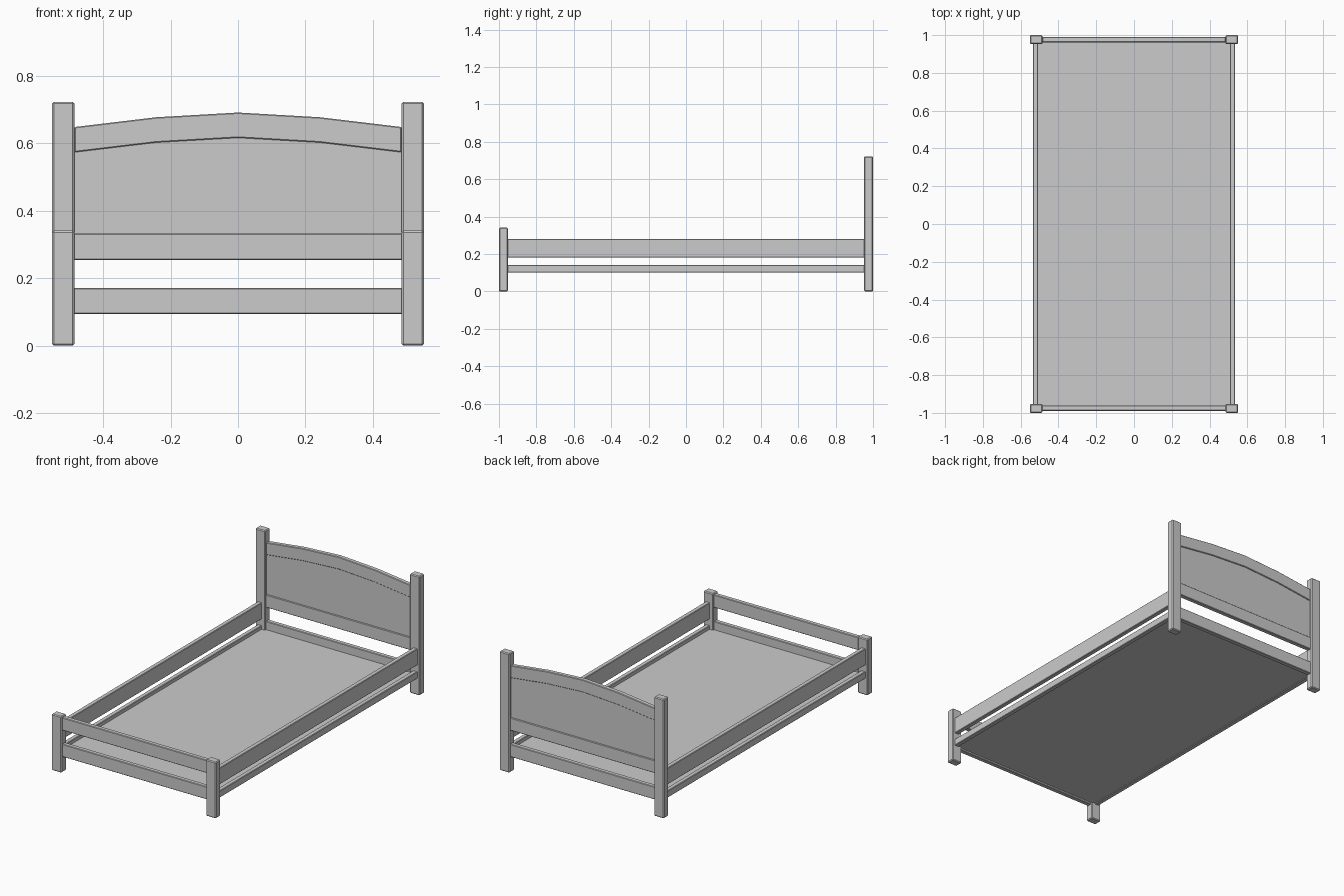
import bpy, bmesh

if "Cube" in bpy.data.objects:
    bpy.data.objects.remove(bpy.data.objects["Cube"])


def finish(bm, name, bevel):
    mesh = bpy.data.meshes.new(name)
    bmesh.ops.recalc_face_normals(bm, faces=bm.faces)
    bm.to_mesh(mesh)
    bm.free()
    ob = bpy.data.objects.new(name, mesh)
    bpy.context.scene.collection.objects.link(ob)
    if bevel:
        m = ob.modifiers.new("edge_bevel", 'BEVEL')
        m.width = bevel
        m.segments = 1
        m.limit_method = 'ANGLE'
    return ob


def box(name, x0, x1, y0, y1, z0, z1, bevel=0.003):
    bm = bmesh.new()
    bmesh.ops.create_cube(bm, size=1)
    for v in bm.verts:
        v.co = ((x0 + x1) / 2 + v.co.x * (x1 - x0),
                (y0 + y1) / 2 + v.co.y * (y1 - y0),
                (z0 + z1) / 2 + v.co.z * (z1 - z0))
    return finish(bm, name, bevel)


def board(name, profile, y0, y1, bevel):
    # extrude an XZ outline through the board thickness
    bm = bmesh.new()
    face = bm.faces.new([bm.verts.new((x, y0, z)) for x, z in profile])
    ext = bmesh.ops.extrude_face_region(bm, geom=[face])
    verts = [g for g in ext["geom"] if isinstance(g, bmesh.types.BMVert)]
    bmesh.ops.translate(bm, verts=verts, vec=(0, y1 - y0, 0))
    return finish(bm, name, bevel)


IN = 0.485      # inner face of the posts
OUT = 0.551     # outer face of the posts
YP = 0.952      # post face towards the mattress

# posts and side rails, left and right
for s, side in ((-1, "left"), (1, "right")):
    xa, xb = sorted((s * IN, s * OUT))
    box("head_post_" + side, xa, xb, YP, 1.0, 0, 0.722, 0.005)
    box("foot_post_" + side, xa, xb, -1.0, -YP, 0, 0.341, 0.005)
    xa, xb = sorted((s * 0.508, s * 0.536))
    box("upper_side_rail_" + side, xa, xb, -YP - 0.005, YP + 0.005, 0.181, 0.281)
    box("lower_side_rail_" + side, xa, xb, -YP - 0.005, YP + 0.005, 0.100, 0.142)

# cross rails at head and foot
for name, y0, y1 in (("head", 0.962, 0.990), ("foot", -0.989, -0.961)):
    box(name + "_upper_rail", -IN - 0.005, IN + 0.005, y0, y1, 0.254, 0.332)
    box(name + "_lower_rail", -IN - 0.005, IN + 0.005, y0, y1, 0.094, 0.171)

# arched headboard rail and thinner panel below it
arch = [(-IN, 0.573), (-0.243, 0.602), (0, 0.616), (0.243, 0.602), (IN, 0.573)]
top = [(x, z + 0.075) for x, z in reversed(arch)]
board("headboard_arch_rail", arch + top, 0.962, 0.990, 0.003)
panel_top = [(x, z + 0.01) for x, z in reversed(arch)]
board("headboard_panel", [(-IN, 0.325), (IN, 0.325)] + panel_top, 0.968, 0.984, 0)

# mattress base
box("bed_base", -0.515, 0.515, -0.965, 0.965, 0.105, 0.120, 0)
